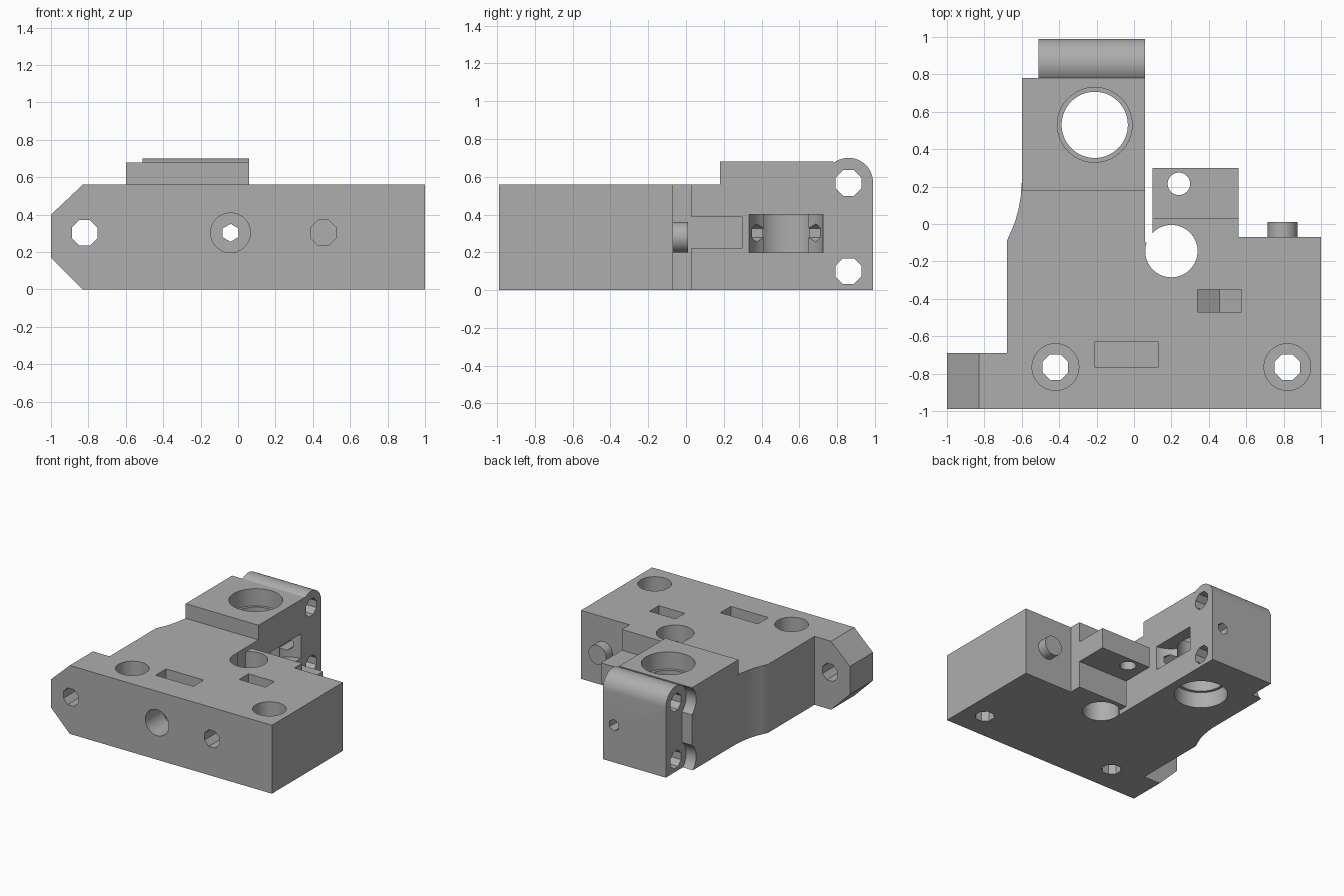
import bpy, bmesh, math
from mathutils import Matrix, Vector

old = bpy.data.objects.get("Cube")
if old:
    bpy.data.objects.remove(old, do_unlink=True)

grey = bpy.data.materials.new("plain_grey")
grey.use_nodes = True
GREY = (0.42, 0.42, 0.42, 1)
grey.diffuse_color = GREY
grey.node_tree.nodes["Principled BSDF"].inputs["Base Color"].default_value = GREY


def finish(name, bm):
    bmesh.ops.recalc_face_normals(bm, faces=bm.faces)
    mesh = bpy.data.meshes.new(name)
    bm.to_mesh(mesh)
    bm.free()
    mesh.materials.append(grey)
    obj = bpy.data.objects.new(name, mesh)
    bpy.context.collection.objects.link(obj)
    return obj


def prism(name, points, axis, low, high):
    """Extrude a closed 2D profile along an axis."""
    place = {"x": lambda a, b: (low, a, b), "y": lambda a, b: (a, low, b),
             "z": lambda a, b: (a, b, low)}[axis]
    bm = bmesh.new()
    face = bm.faces.new([bm.verts.new(place(a, b)) for a, b in points])
    new = bmesh.ops.extrude_face_region(bm, geom=[face])["geom"]
    step = Vector([high - low if axis == c else 0 for c in "xyz"])
    bmesh.ops.translate(bm, vec=step, verts=[v for v in new if isinstance(v, bmesh.types.BMVert)])
    return finish(name, bm)


def box(name, x, y, z):
    return prism(name, [(x[0], y[0]), (x[1], y[0]), (x[1], y[1]), (x[0], y[1])], "z", *z)


def rod(name, axis, centre, radius, low, high, sides=64):
    """Cylinder along an axis; centre gives the other two coordinates."""
    turn = math.pi / 8 if sides == 8 else 0
    spin = {"x": Matrix.Rotation(math.pi / 2, 4, "Y"),
            "y": Matrix.Rotation(math.pi / 2, 4, "X"), "z": Matrix()}[axis]
    spot = list(centre)
    spot.insert("xyz".index(axis), (low + high) / 2)
    bm = bmesh.new()
    bmesh.ops.create_cone(bm, cap_ends=True, segments=sides, radius1=radius, radius2=radius,
                          depth=high - low,
                          matrix=Matrix.Translation(spot) @ spin @ Matrix.Rotation(turn, 4, "Z"))
    return finish(name, bm)


def combine(tool, operation):
    mod = body.modifiers.new(tool.name, "BOOLEAN")
    mod.operation, mod.solver, mod.object = operation, "EXACT", tool
    bpy.context.view_layer.objects.active = body
    bpy.ops.object.modifier_apply(modifier=mod.name)
    bpy.data.objects.remove(tool, do_unlink=True)


def add(tool):
    combine(tool, "UNION")


def cut(tool):
    combine(tool, "DIFFERENCE")


# Main plate with side ear, curved waist and a wall beside the gap
body = prism("extruder_body", [
    (-1, -.99), (1, -.99), (1, -.07), (.56, -.07), (.56, .03), (.1, .03), (.1, -.1),
    (.06, -.1), (.06, .78), (-.6, .78), (-.6, .22), (-.605, .15), (-.617, .08),
    (-.635, .015), (-.655, -.035), (-.68, -.09), (-.68, -.69), (-1, -.69)], "z", 0, .56)

# Raised head block
add(box("head_block", (-.6, .06), (.18, .78), (.3, .68)))

# Hinge with rounded top
arc = [(.86 + .13 * math.cos(t), .57 + .13 * math.sin(t))
       for t in [math.pi * i / 24 for i in range(25)]]
add(prism("hinge", [(.7, 0), (.99, 0)] + arc + [(.7, .57)], "x", -.51, .06))

# Side tab and round peg
add(box("side_tab", (.1, .56), (-.01, .3), (.22, .39)))
add(rod("peg", "y", (.795, .28), .08, -.12, .01))

# Chamfers of the ear
cut(prism("ear_top", [(-1.1, .3), (-1, .4), (-.83, .56), (-.83, .7), (-1.1, .7)], "y", -1.1, -.6))
cut(prism("ear_base", [(-1.1, .3), (-1, .17), (-.83, 0), (-.83, -.1), (-1.1, -.1)], "y", -1.1, -.6))

# Hinge pin holes, with clearance beside the block
for z in (.1, .567):
    cut(rod("hinge_relief", "x", (.86, z), .135, -.7, -.51))
    cut(rod("hinge_hole", "x", (.86, z), .074, -.7, .2, 8))

# Vertical bore with a wider seat at each end
cut(rod("bore", "z", (-.21, .53), .177, -.1, .8))
cut(rod("bore_top", "z", (-.21, .53), .2, .54, .8))
cut(rod("bore_base", "z", (-.21, .53), .2, -.1, .13))

# Wheel pocket in the side of the head
cut(rod("wheel_pocket", "z", (.08, .53), .197, .2, .4))

# Round clearance by the gap, and the tab hole
cut(rod("gap_hole", "z", (.2, -.145), .14, -.1, .8))
cut(rod("tab_hole", "z", (.24, .215), .06, .1, .5))

# Mounting holes from above
for x in (-.42, .82):
    cut(rod("mount_hole", "z", (x, -.765), .074, -.1, .7, 8))
    cut(rod("mount_recess", "z", (x, -.765), .125, .28, .7))

# Holes from the front
cut(rod("ear_hole", "y", (-.82, .303), .074, -1.1, -.6, 8))
cut(rod("guide_hole", "y", (-.04, .303), .048, -1.1, 1.1, 6))
cut(rod("guide_recess", "y", (-.04, .303), .106, -1.1, -.45))
cut(rod("screw_hole", "y", (.457, .303), .074, -1.1, -.25, 8))

# Nut slots
cut(box("wide_slot", (-.21, .13), (-.765, -.63), (.15, .7)))
cut(prism("nut_slot", [(.34, .7), (.34, .235), (.457, .167), (.575, .235), (.575, .7)],
          "y", -.47, -.35))

# Smooth the round surfaces
bpy.ops.object.select_all(action="DESELECT")
body.select_set(True)
bpy.context.view_layer.objects.active = body
bpy.ops.object.shade_smooth_by_angle(angle=math.radians(25))
